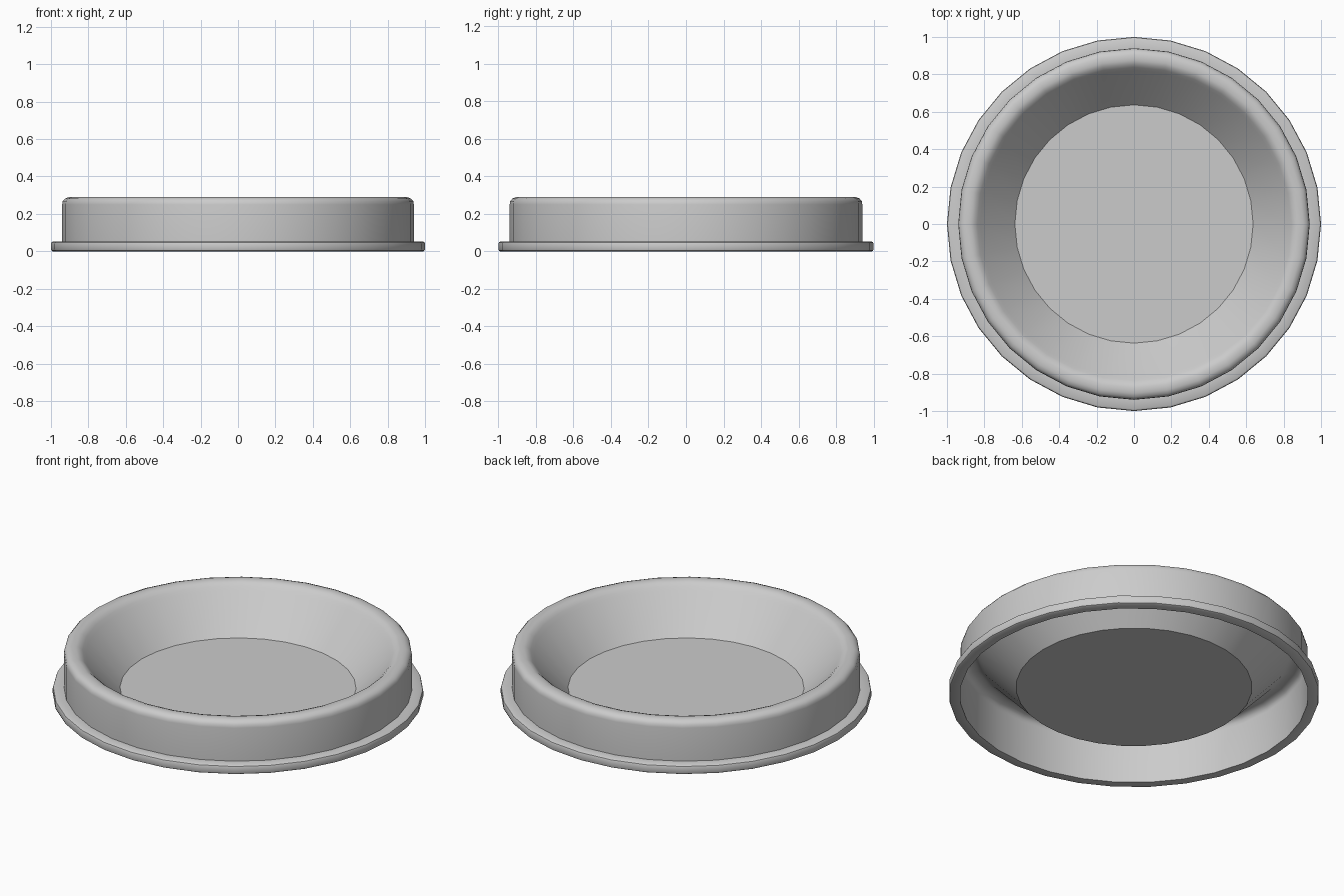
import bpy, bmesh, math

if "Cube" in bpy.data.objects:
    bpy.data.objects.remove(bpy.data.objects["Cube"])

SIDES = 32


def lathe(name, profile, cap_end=False):
    """Revolve an (r, z) profile about the z axis."""
    bm = bmesh.new()
    rings = []
    for r, z in profile:
        rings.append([bm.verts.new((r * math.cos(2 * math.pi * i / SIDES),
                                    r * math.sin(2 * math.pi * i / SIDES), z))
                      for i in range(SIDES)])
    for a, b in zip(rings, rings[1:]):
        for i in range(SIDES):
            j = (i + 1) % SIDES
            bm.faces.new((a[i], a[j], b[j], b[i]))
    if cap_end:
        bm.faces.new(rings[-1])
    mesh = bpy.data.meshes.new(name)
    bm.to_mesh(mesh)
    bm.free()
    obj = bpy.data.objects.new(name, mesh)
    bpy.context.collection.objects.link(obj)
    bpy.ops.object.select_all(action='DESELECT')
    obj.select_set(True)
    bpy.context.view_layer.objects.active = obj
    bpy.ops.object.shade_smooth_by_angle(angle=math.radians(35))
    return obj


# Thin shell: outer wall, rounded rim, sloping inside and flat floor
lathe("bowl", [(0.94, 0.0), (0.94, 0.05), (0.94, 0.25), (0.937, 0.268),
               (0.925, 0.282), (0.905, 0.29), (0.875, 0.29),
               (0.855, 0.283), (0.838, 0.268), (0.822, 0.25),
               (0.637, 0.052)], cap_end=True)

# Flange around the foot, with softened edges
lathe("base_flange", [(0.94, 0.0), (0.99, 0.0), (0.997, 0.004), (1.0, 0.012),
                      (1.0, 0.04), (0.997, 0.048), (0.988, 0.053),
                      (0.94, 0.053)])
